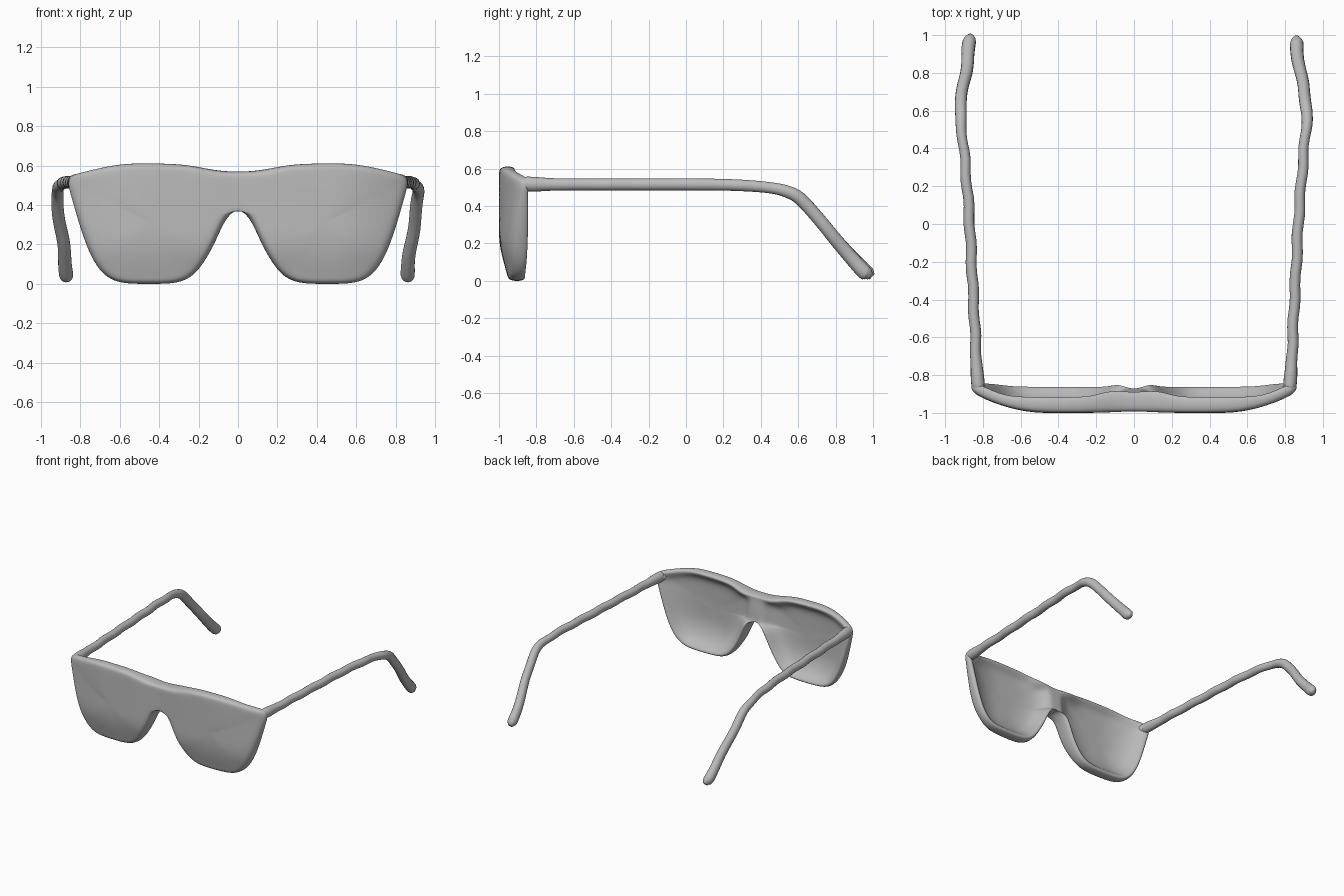
import bpy, bmesh, math
from mathutils import Vector

if "Cube" in bpy.data.objects:
    bpy.data.objects.remove(bpy.data.objects["Cube"])

grey = bpy.data.materials.new("plain grey")
grey.diffuse_color = (0.5, 0.5, 0.5, 1)
grey.use_nodes = True
grey.node_tree.nodes["Principled BSDF"].inputs["Base Color"].default_value = grey.diffuse_color


def finish(bm, name):
    bmesh.ops.recalc_face_normals(bm, faces=bm.faces)
    me = bpy.data.meshes.new(name)
    bm.to_mesh(me)
    bm.free()
    me.materials.append(grey)
    me.shade_smooth()
    ob = bpy.data.objects.new(name, me)
    bpy.context.collection.objects.link(ob)
    return ob


def smooth(a, b, v):
    t = min(1, max(0, (v - a) / (b - a)))
    return t * t * (3 - 2 * t)


# ---- front: half outline (x, z), starting and ending on the centre line
outline = [(0, .568), (.1, .573), (.2, .593), (.3, .609), (.45, .611), (.58, .611),
           (.7, .588), (.8, .564), (.85, .55), (.866, .515), (.85, .455), (.823, .36),
           (.79, .25), (.75, .145), (.705, .07), (.65, .022), (.58, 0), (.45, -.001),
           (.32, 0), (.25, .025), (.2, .07), (.15, .145), (.11, .225), (.07, .315),
           (.035, .36), (0, .376), (0, .47)]
centre = Vector((.45, .31))

# section through rim and lens: (scale towards centre, depth 0 front .. 1 back)
section = [(.2, 0), (.55, 0), (.85, 0), (.925, .015), (.97, .09), (.993, .26), (1, .46),
           (1, .62), (.992, .82), (.97, .96), (.935, 1), (.88, .88), (.8, .6),
           (.68, .4), (.45, .29), (.2, .26)]


def front_y(x, z):
    wrap = .76 * max(0, x - .48) ** 2 + .008 * (1 - smooth(0, .2, x))
    return -1 + wrap + .045 * (1 - smooth(0, .22, z))


def back_y(x, z):
    # rim is shallower along the brow, full depth at the bridge and hinges
    brow = smooth(.42, .57, z) * (1 - smooth(.7, .85, x)) * smooth(.1, .24, x)
    y = -.86 - .055 * brow + .018 * smooth(.6, .8, x)
    nose = math.exp(-((x - .1) / .06) ** 2 - ((z - .38) / .15) ** 2)
    bridge = (1 - smooth(0, .09, x)) * smooth(.3, .4, z)
    top = smooth(.5, .58, z) * (1 - smooth(.1, .2, x))
    return y + .016 * nose - .02 * bridge - .02 * top


bm = bmesh.new()
rings = []
for scale, depth in section:
    ring = []
    for px, pz in outline:
        p = centre + (Vector((px, pz)) - centre) * scale
        if px == 0 and scale > .9:
            p.x = 0                      # keep the bridge on the centre line
        f, b = front_y(p.x, p.y), back_y(p.x, p.y)
        ring.append(bm.verts.new((p.x, f + (b - f) * depth, p.y)))
    rings.append(ring)
n = len(outline)
for a, b in zip(rings, rings[1:]):
    for i in range(n):
        j = (i + 1) % n
        bm.faces.new((a[i], a[j], b[j], b[i]))
bm.faces.new(rings[0])
bm.faces.new(rings[-1])
# open the seam so the two halves join through the bridge
seam = [f for f in bm.faces if all(abs(v.co.x) < 1e-6 for v in f.verts)]
bmesh.ops.delete(bm, geom=seam, context='FACES')
front = finish(bm, "front_frame_and_lenses")
mirror = front.modifiers.new("mirror", 'MIRROR')
mirror.use_clip = True
mirror.merge_threshold = .0005
front.modifiers.new("soften", 'SUBSURF').levels = 2
front.modifiers["soften"].render_levels = 2


# ---- arms: swept tubes with a bent, thicker ear tip (x, y, z, radius)
path = [(.785, -.885, .515, .012), (.80, -.88, .516, .026), (.822, -.862, .517, .036),
        (.829, -.81, .516, .037), (.836, -.7, .515, .031), (.845, -.5, .515, .030),
        (.86, -.2, .515, .030), (.873, .05, .515, .030), (.89, .27, .511, .029),
        (.905, .45, .497, .028), (.914, .55, .473, .031), (.914, .62, .430, .033),
        (.897, .72, .318, .033), (.882, .80, .220, .034), (.868, .89, .115, .036),
        (.860, .948, .052, .038), (.857, .968, .037, .033), (.856, .985, .022, .018)]


def spline(points, steps):
    pts = [Vector(p) for p in points]
    pts = [pts[0]] + pts + [pts[-1]]
    out = []
    for a, b, c, d in zip(pts, pts[1:], pts[2:], pts[3:]):
        for k in range(steps):
            t = k / steps
            out.append(.5 * (2 * b + (c - a) * t + (2 * a - 5 * b + 4 * c - d) * t * t
                             + (3 * b - a - 3 * c + d) * t ** 3))
    return out + [pts[-1]]


def arm(name, side, phase, splay):
    bm = bmesh.new()
    pts = spline(path, 5)
    sides = 16
    loops = []
    for i, p in enumerate(pts):
        pos = p.xyz.copy()
        tan = (pts[min(i + 1, len(pts) - 1)].xyz - pts[max(i - 1, 0)].xyz).normalized()
        # slight hand-formed waviness, and a little splay at the tip
        pos.x += smooth(-.8, -.6, pos.y) * .004 * math.sin(pos.y * 27 + phase)
        pos.x += splay * smooth(.3, .9, pos.y)
        pos.y += splay * smooth(.8, 1, pos.y)
        u = tan.cross(Vector((0, 0, 1))).normalized()
        v = u.cross(tan)
        loops.append([bm.verts.new(Vector((side, 1, 1)) * (
            pos + p.w * (u * .95 * math.cos(a) + v * 1.06 * math.sin(a))))
            for a in (math.tau * k / sides for k in range(sides))])
    for a, b in zip(loops, loops[1:]):
        for k in range(sides):
            m = (k + 1) % sides
            bm.faces.new((a[k], a[m], b[m], b[k]))
    bm.faces.new(loops[0])
    bm.faces.new(loops[-1])
    return finish(bm, name)


arm("right_arm", 1, 0, 0)
arm("left_arm", -1, 1.5, .01)
